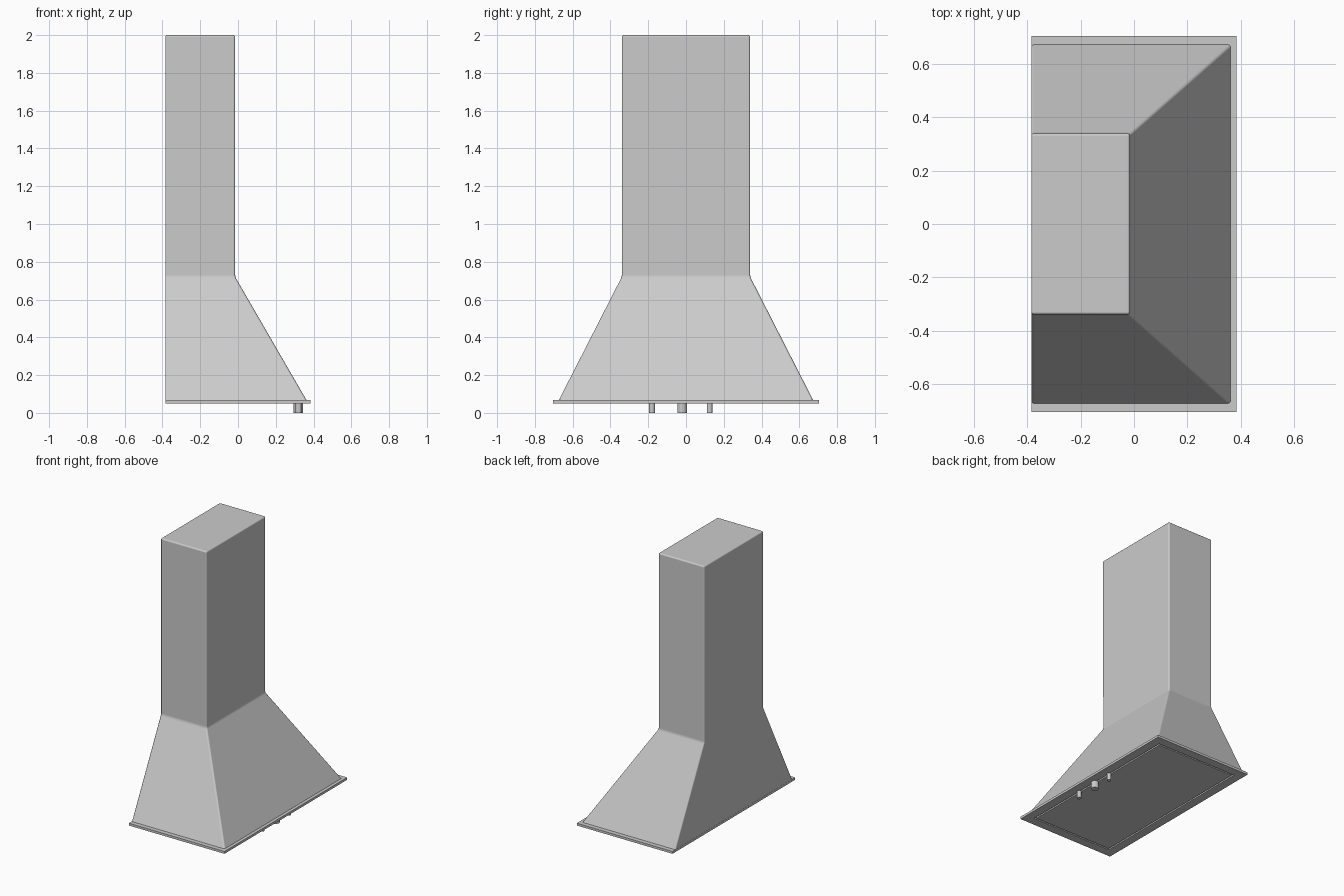
import bpy, bmesh
from math import radians

cube = bpy.data.objects.get("Cube")
if cube:
    bpy.data.objects.remove(cube, do_unlink=True)

steel = bpy.data.materials.new("brushed steel grey")
steel.use_nodes = True
GREY = (0.6, 0.6, 0.6, 1)
steel.diffuse_color = GREY
steel.node_tree.nodes["Principled BSDF"].inputs["Base Color"].default_value = GREY

BACK = -0.385          # flat wall side
PLATE_LOW, PLATE_TOP = 0.05, 0.067


def add_object(name, bm, smooth_angle=None, bevel=0):
    bmesh.ops.recalc_face_normals(bm, faces=bm.faces)
    mesh = bpy.data.meshes.new(name)
    bm.to_mesh(mesh)
    bm.free()
    obj = bpy.data.objects.new(name, mesh)
    bpy.context.collection.objects.link(obj)
    mesh.materials.append(steel)
    if smooth_angle:
        bpy.ops.object.select_all(action='DESELECT')
        obj.select_set(True)
        bpy.context.view_layer.objects.active = obj
        bpy.ops.object.shade_smooth_by_angle(angle=radians(smooth_angle))
    if bevel:
        mod = obj.modifiers.new("rounded edges", 'BEVEL')
        mod.width = bevel
        mod.segments = 3
        mod.limit_method = 'ANGLE'
        mod.angle_limit = radians(20)
        mod.harden_normals = True
    return obj


# Chimney and flared canopy as one stacked shell: (front x, half width, z)
bm = bmesh.new()
rings = []
for front, half, z in [(0.367, 0.677, 0.06), (-0.015, 0.34, 0.72), (-0.015, 0.34, 2.0)]:
    corners = [(BACK, -half), (front, -half), (front, half), (BACK, half)]
    rings.append([bm.verts.new((x, y, z)) for x, y in corners])
for low, high in zip(rings, rings[1:]):
    for i in range(4):
        j = (i + 1) % 4
        bm.faces.new((low[i], low[j], high[j], high[i]))
bm.faces.new(rings[0][::-1])
bm.faces.new(rings[-1])
add_object("chimney_and_canopy", bm, smooth_angle=40, bevel=0.01)

# Base plate with a groove around the filter panel underneath
bm = bmesh.new()
bmesh.ops.create_cube(bm, size=1)
for v in bm.verts:
    v.co.x *= 0.77
    v.co.y *= 1.41
    v.co.z = PLATE_TOP if v.co.z > 0 else PLATE_LOW
panel = [f for f in bm.faces if f.normal.z < -0.9]
bmesh.ops.inset_region(bm, faces=panel, thickness=0.09)
groove = bmesh.ops.inset_region(bm, faces=panel, thickness=0.015)["faces"]
sunk = bmesh.ops.extrude_face_region(bm, geom=groove)["geom"]
bmesh.ops.translate(bm, vec=(0, 0, 0.012),
                    verts=[g for g in sunk if isinstance(g, bmesh.types.BMVert)])
bmesh.ops.delete(bm, geom=[f for f in groove if f.is_valid], context='FACES_ONLY')
add_object("base_plate", bm)

# Control knobs hanging under the front edge
for name, y, radius in [("right_knob", -0.18, 0.015),
                        ("middle_knob", -0.02, 0.025),
                        ("left_knob", 0.125, 0.015)]:
    bm = bmesh.new()
    bmesh.ops.create_cone(bm, cap_ends=True, segments=12,
                          radius1=radius, radius2=radius, depth=0.055)
    bmesh.ops.translate(bm, verts=bm.verts, vec=(0.32, y, 0.0275))
    add_object(name, bm)
